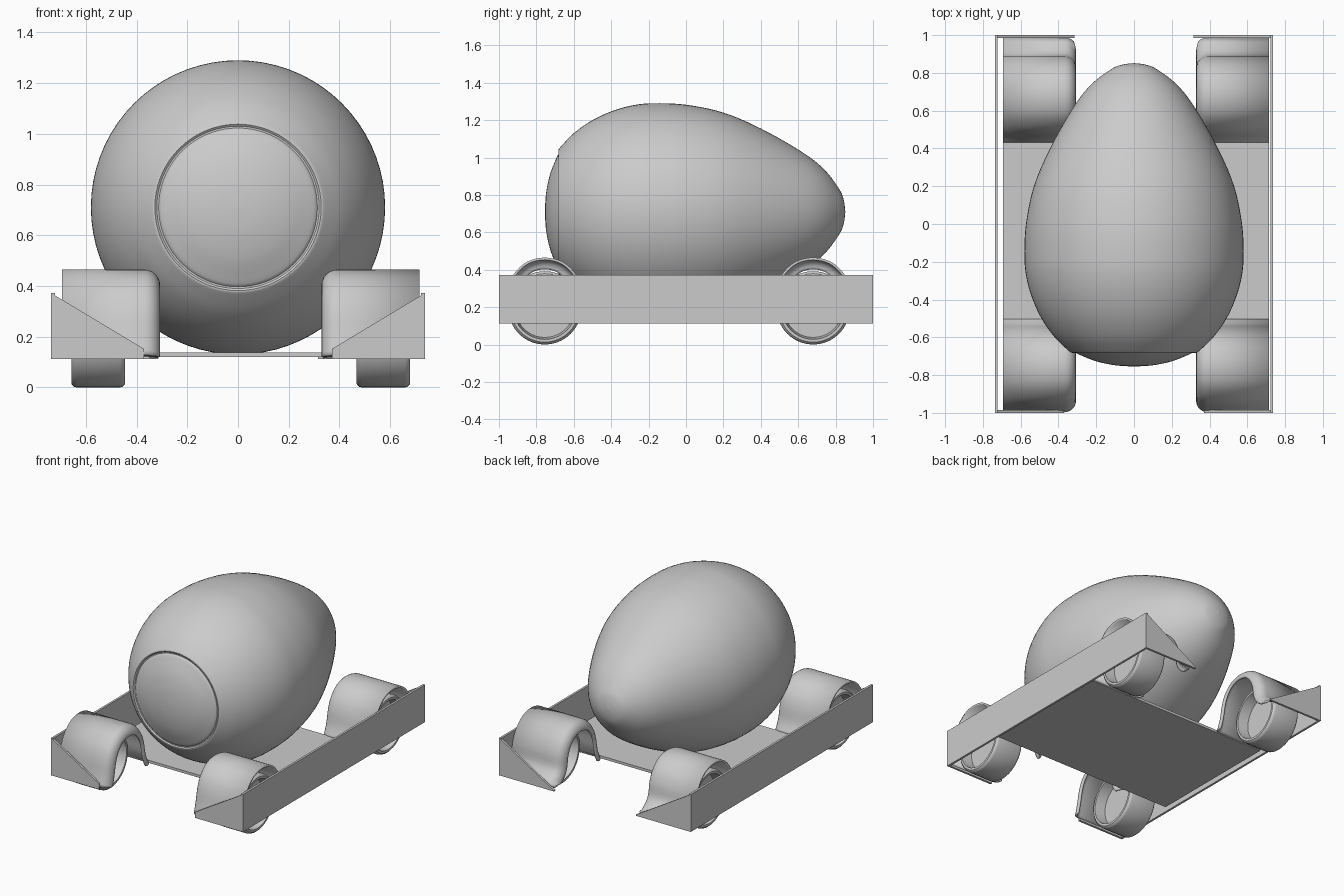
import bpy, bmesh, math
from mathutils import Vector

if "Cube" in bpy.data.objects:
    bpy.data.objects.remove(bpy.data.objects["Cube"])

grey = bpy.data.materials.new("light_grey")
grey.diffuse_color = (0.6, 0.6, 0.6, 1)
grey.use_nodes = True
grey.node_tree.nodes["Principled BSDF"].inputs["Base Color"].default_value = grey.diffuse_color
CX = 0.011      # wheels, fenders and floor mirror about this line


def finish(name, bm, smooth=True, recalc=True, angle=35):
    if recalc:
        bmesh.ops.recalc_face_normals(bm, faces=bm.faces[:])
    me = bpy.data.meshes.new(name)
    bm.to_mesh(me)
    bm.free()
    me.materials.append(grey)
    ob = bpy.data.objects.new(name, me)
    bpy.context.collection.objects.link(ob)
    if smooth:
        me.shade_smooth()
        me.set_sharp_from_angle(angle=math.radians(angle))
    return ob


def spline(pts, n=6):
    """Smooth curve through 2D points."""
    p = [Vector(q) for q in pts]
    p = [2 * p[0] - p[1]] + p + [2 * p[-1] - p[-2]]
    out = []
    for a, b, c, d in zip(p, p[1:], p[2:], p[3:]):
        for k in range(n):
            t = k / n
            out.append(0.5 * (2 * b + (c - a) * t + (2 * a - 5 * b + 4 * c - d) * t * t
                              + (3 * b - a - 3 * c + d) * t ** 3))
    return out + [p[-2]]


def revolve(name, prof, axis, centre, steps):
    """Turn a (radius, offset) profile about the x or y axis."""
    bm = bmesh.new()
    vs = []
    for r, h in prof:
        vs.append(bm.verts.new((h, 0, r) if axis == 'X' else (0, h, r)))
    es = [bm.edges.new(e) for e in zip(vs, vs[1:])]
    bmesh.ops.spin(bm, geom=vs + es, cent=(0, 0, 0), steps=steps, angle=math.tau,
                   axis=(1, 0, 0) if axis == 'X' else (0, 1, 0))
    bmesh.ops.remove_doubles(bm, verts=bm.verts[:], dist=0.0005)
    bmesh.ops.translate(bm, verts=bm.verts[:], vec=centre)
    return finish(name, bm)


def prism(name, outline, start, depth, axis):
    """Extrude an outline: axis Y uses (x, z), axis Z uses (x, y)."""
    bm = bmesh.new()
    if axis == 'Y':
        vs = [bm.verts.new((a, start, b)) for a, b in outline]
        d = (0, depth, 0)
    else:
        vs = [bm.verts.new((a, b, start)) for a, b in outline]
        d = (0, 0, depth)
    f = bm.faces.new(vs)
    ext = bmesh.ops.extrude_face_region(bm, geom=[f])['geom']
    bmesh.ops.translate(bm, vec=d, verts=[v for v in ext if isinstance(v, bmesh.types.BMVert)])
    return finish(name, bm, smooth=False)


def rect(x0, x1, y0, y1):
    return [(x0, y0), (x1, y0), (x1, y1), (x0, y1)]


# Egg body with a domed, grooved round cap at the front
cap = [(0, -0.755), (0.1, -0.748), (0.2, -0.727), (0.28, -0.696), (0.306, -0.684)]
groove = [(0.313, -0.676), (0.32, -0.676)]
shell = [(0.328, -0.682), (0.345, -0.672), (0.42, -0.6), (0.49, -0.5), (0.54, -0.39),
         (0.57, -0.28), (0.58, -0.17), (0.572, 0.0), (0.53, 0.2), (0.445, 0.4),
         (0.32, 0.62), (0.225, 0.74), (0.12, 0.82), (0.06, 0.844), (0, 0.852)]
profile = [tuple(v) for v in spline(cap, 4)] + groove + [tuple(v) for v in spline(shell, 5)]
revolve("egg_body", profile, 'Y', (0, 0, 0.71), 72)

# Floor pan between the axles
prism("floor_pan", rect(-0.694, 0.716, -0.51, 0.44), 0.12, 0.018, 'Z')

# Long side panels
prism("side_panel_left", rect(-0.737, -0.722, -1, 1), 0.112, 0.26, 'Z')
prism("side_panel_right", rect(0.722, 0.737, -1, 1), 0.112, 0.26, 'Z')

# Triangular end plates at each corner
for s, side in ((-1, "left"), (1, "right")):
    prism("front_plate_" + side,
          [(s * 0.737, 0.372), (s * 0.37, 0.152), (s * 0.37, 0.112), (s * 0.737, 0.112)],
          -1, 0.015, 'Y')
    prism("back_plate_" + side,
          [(s * 0.737, 0.372), (s * 0.315, 0.119), (s * 0.315, 0.112), (s * 0.737, 0.112)],
          0.985, 0.015, 'Y')


def fender(name, s, yc, back, front):
    """Arched sheet across x with a rolled-in lip on the inner side."""
    arch = spline([(-front, 0.128), (-0.216, 0.2), (-0.194, 0.3), (-0.157, 0.377),
                   (-0.09, 0.437), (0, 0.458), (0.09, 0.437), (0.157, 0.377),
                   (0.194, 0.3), (0.216, 0.2), (back, 0.128)], 4)
    rows = [(0.705, 0), (0.38, 0)]
    for k in range(1, 7):
        a = k / 6 * math.pi / 2
        rows.append((0.38 - 0.055 * math.sin(a), 0.055 * (1 - math.cos(a))))
    bm = bmesh.new()
    grid = []
    for x, inset in rows:
        line = []
        for i, p in enumerate(arch):
            t = (arch[min(i + 1, len(arch) - 1)] - arch[max(i - 1, 0)]).normalized()
            q = p + Vector((t.y, -t.x)) * inset
            line.append(bm.verts.new((CX + s * x, yc + q.x, max(q.y, 0.122))))
        grid.append(line)
    for r0, r1 in zip(grid, grid[1:]):
        for i in range(len(arch) - 1):
            bm.faces.new((r0[i], r0[i + 1], r1[i + 1], r1[i]))
    ob = finish(name, bm, angle=50)
    m = ob.modifiers.new("thickness", 'SOLIDIFY')
    m.thickness = 0.014
    m.offset = 0


# Wheels hollowed on both faces, with a fender over each
tyre = [(0, -0.03), (0.158, -0.03), (0.168, -0.105), (0.183, -0.105), (0.193, -0.096),
        (0.196, -0.085), (0.196, 0.085), (0.193, 0.096), (0.183, 0.105), (0.168, 0.105),
        (0.158, 0.03), (0, 0.03)]
for s, side in ((-1, "left"), (1, "right")):
    for y, end, back, front in ((-0.755, "front", 0.25, 0.235), (0.68, "back", 0.302, 0.245)):
        revolve("%s_wheel_%s" % (end, side), tyre, 'X', (CX + s * 0.562, y, 0.196), 40)
        fender("%s_fender_%s" % (end, side), s, y, back, front)
